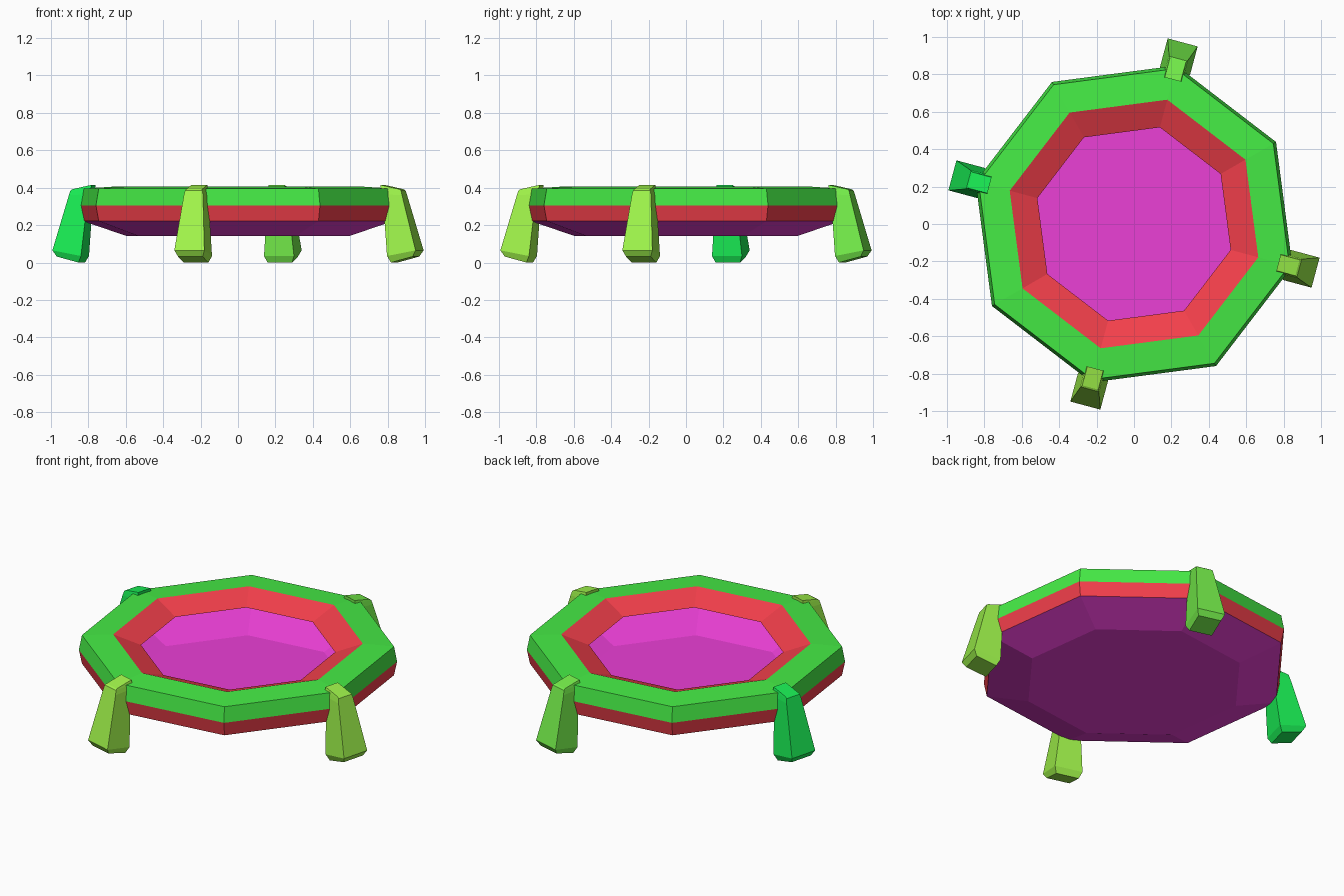
import bpy, bmesh
from math import radians, cos, sin

if "Cube" in bpy.data.objects:
    bpy.data.objects.remove(bpy.data.objects["Cube"])


def material(name, rgb):
    m = bpy.data.materials.new(name)
    m.diffuse_color = (*rgb, 1)
    m.use_nodes = True
    m.node_tree.nodes["Principled BSDF"].inputs["Base Color"].default_value = m.diffuse_color
    return m


def finish(name, bm, mat):
    bmesh.ops.recalc_face_normals(bm, faces=bm.faces)
    me = bpy.data.meshes.new(name)
    bm.to_mesh(me)
    bm.free()
    me.materials.append(mat)
    ob = bpy.data.objects.new(name, me)
    bpy.context.collection.objects.link(ob)
    return ob


def octagon_band(name, profile, mat, cap=False):
    """Eight-sided ring from (radius, z) points, first point optionally capped."""
    bm = bmesh.new()
    angles = [radians(30 + 45 * i) for i in range(8)]
    rings = [[bm.verts.new((r * cos(a), r * sin(a), z)) for a in angles] for r, z in profile]
    for lo, hi in zip(rings, rings[1:]):
        for i in range(8):
            j = (i + 1) % 8
            bm.faces.new((lo[i], lo[j], hi[j], hi[i]))
    if cap:
        bm.faces.new(rings[0][::-1])
    return finish(name, bm, mat)


def leg(name, angle, mat):
    """Splayed square leg: sections of (inner r, inner z, outer r, outer z, half width)."""
    sections = [(.865, 0, .985, .032, .068), (.847, .035, 1.005, .065, .083),
                (.815, .365, .922, .36, .053), (.80, .39, .915, .385, .048),
                (.80, .415, .905, .392, .044)]
    c, s = cos(radians(angle)), sin(radians(angle))
    bm = bmesh.new()
    rings = []
    for ri, zi, ro, zo, w in sections:
        pts = [(ri, -w, zi), (ro, -w, zo), (ro, w, zo), (ri, w, zi)]
        rings.append([bm.verts.new((u * c - v * s, u * s + v * c, z)) for u, v, z in pts])
    for lo, hi in zip(rings, rings[1:]):
        for i in range(4):
            j = (i + 1) % 4
            bm.faces.new((lo[i], lo[j], hi[j], hi[i]))
    bm.faces.new(rings[0][::-1])
    bm.faces.new(rings[-1])
    return finish(name, bm, mat)


red = material("red", (.9, .05, .07))
green = material("green", (.06, .83, .06))
magenta = material("magenta", (.83, .05, .67))

# Tray: shallow pan, outer band, rim and inner sloping lip
octagon_band("pan", [(.617, .142), (.86, .222)], magenta, cap=True)
octagon_band("outer_band", [(.86, .222), (.877, .305)], red)
octagon_band("rim", [(.877, .305), (.86, .395), (.688, .406)], green)
octagon_band("inner_lip", [(.688, .406), (.535, .348)], red)

# Four legs clamped on every other corner
for name, angle, rgb in [("front_leg", 255, (.36, .92, .07)), ("right_leg", 345, (.34, .9, .07)),
                         ("back_leg", 75, (.18, .87, .07)), ("left_leg", 165, (.01, .86, .09))]:
    leg(name, angle, material(name + "_green", rgb))
